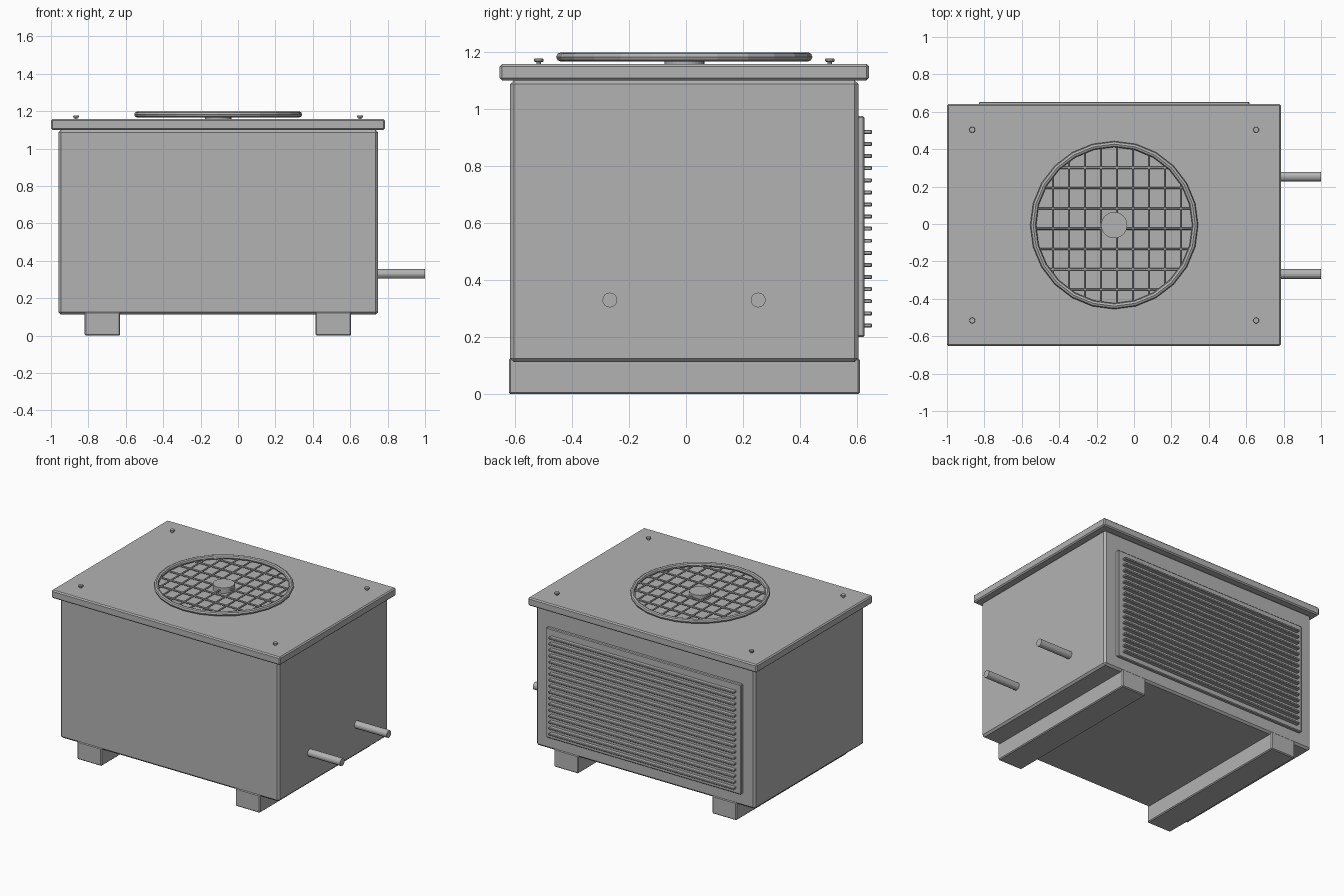
import bpy
import math

if "Cube" in bpy.data.objects:
    bpy.data.objects.remove(bpy.data.objects["Cube"], do_unlink=True)

grey = bpy.data.materials.new("plain grey")
grey.use_nodes = True
colour = (0.45, 0.45, 0.45, 1)
grey.diffuse_color = colour
grey.node_tree.nodes["Principled BSDF"].inputs["Base Color"].default_value = colour

CX, CY = -0.106, -0.006   # centre of the cabinet
LID_TOP = 1.157


def finish(name, bevel=0):
    ob = bpy.context.object
    ob.name = name
    ob.data.materials.append(grey)
    if bevel:
        mod = ob.modifiers.new("Bevel", 'BEVEL')
        mod.width = bevel
        mod.segments = 1
    return ob


def box(name, x, y, z, bevel=0):
    """Box from (low, high) ranges on each axis."""
    bpy.ops.mesh.primitive_cube_add(size=1, location=[sum(r) / 2 for r in (x, y, z)])
    ob = bpy.context.object
    size = [r[1] - r[0] for r in (x, y, z)]
    for v in ob.data.vertices:
        v.co = [c * s for c, s in zip(v.co, size)]
    return finish(name, bevel)


def rod(name, centre, radius, length, axis='Z', sides=16, bevel=0):
    turn = {'X': (0, math.pi / 2, 0), 'Y': (math.pi / 2, 0, 0), 'Z': (0, 0, 0)}[axis]
    bpy.ops.mesh.primitive_cylinder_add(vertices=sides, radius=radius, depth=length,
                                        location=centre, rotation=turn)
    return finish(name, bevel)


# Cabinet and overhanging lid
box("cabinet", (-0.96, 0.748), (CY - 0.61, CY + 0.61), (0.112, 1.10), 0.013)
box("lid", (-1.0, 0.785), (CY - 0.647, CY + 0.647), (1.10, LID_TOP), 0.008)

# Two support rails
for side, x in (("right", -0.725), ("left", 0.51)):
    box(side + "_support_rail", (x - 0.095, x + 0.095),
        (CY - 0.615, CY + 0.615), (0, 0.126), 0.006)

# Louvred back panel
box("louvre_panel", (CX - 0.76, CX + 0.76), (0.59, 0.625), (0.20, 0.975), 0.005)
for i in range(17):
    z = 0.241 + i * 0.0424
    box(f"louvre_slat_{i + 1}", (CX - 0.7225, CX + 0.7225), (0.61, 0.652),
        (z - 0.007, z + 0.007), 0.003)

# Pipe stubs on the left side
for end, y in (("front", -0.267), ("back", 0.253)):
    rod(end + "_pipe", (0.86, y, 0.33), 0.026, 0.28, 'X')

# Fan guard ring
bpy.ops.mesh.primitive_torus_add(major_radius=0.433, minor_radius=0.016,
                                 major_segments=24, minor_segments=8,
                                 location=(CX, CY, 1.182))
finish("fan_guard_ring")

# Fan guard wires, trimmed to the ring
for k in range(-4, 5):
    off = 0.016 + k * 0.0855
    chord = 2 * math.sqrt(0.43 ** 2 - off ** 2)
    rod("fan_guard_long_wire", (CX + off, CY, 1.178), 0.006, chord, 'Y', 6)
for k in range(-3, 4):
    off = -0.019 + k * 0.1085
    chord = 2 * math.sqrt(0.43 ** 2 - off ** 2)
    rod("fan_guard_cross_wire", (CX, CY + off, 1.178), 0.006, chord, 'X', 6)

# Hub in the middle of the guard
rod("fan_hub", (CX, CY, 1.176), 0.07, 0.04, 'Z', 32)

# Lid screws
for sx in (-1, 1):
    for sy in (-1, 1):
        x, y = CX + sx * 0.759, CY + sy * 0.51
        rod("screw_head", (x, y, 1.171), 0.016, 0.012, 'Z', 12, 0.002)
        rod("screw_stem", (x, y, 1.16), 0.008, 0.012, 'Z', 8)
